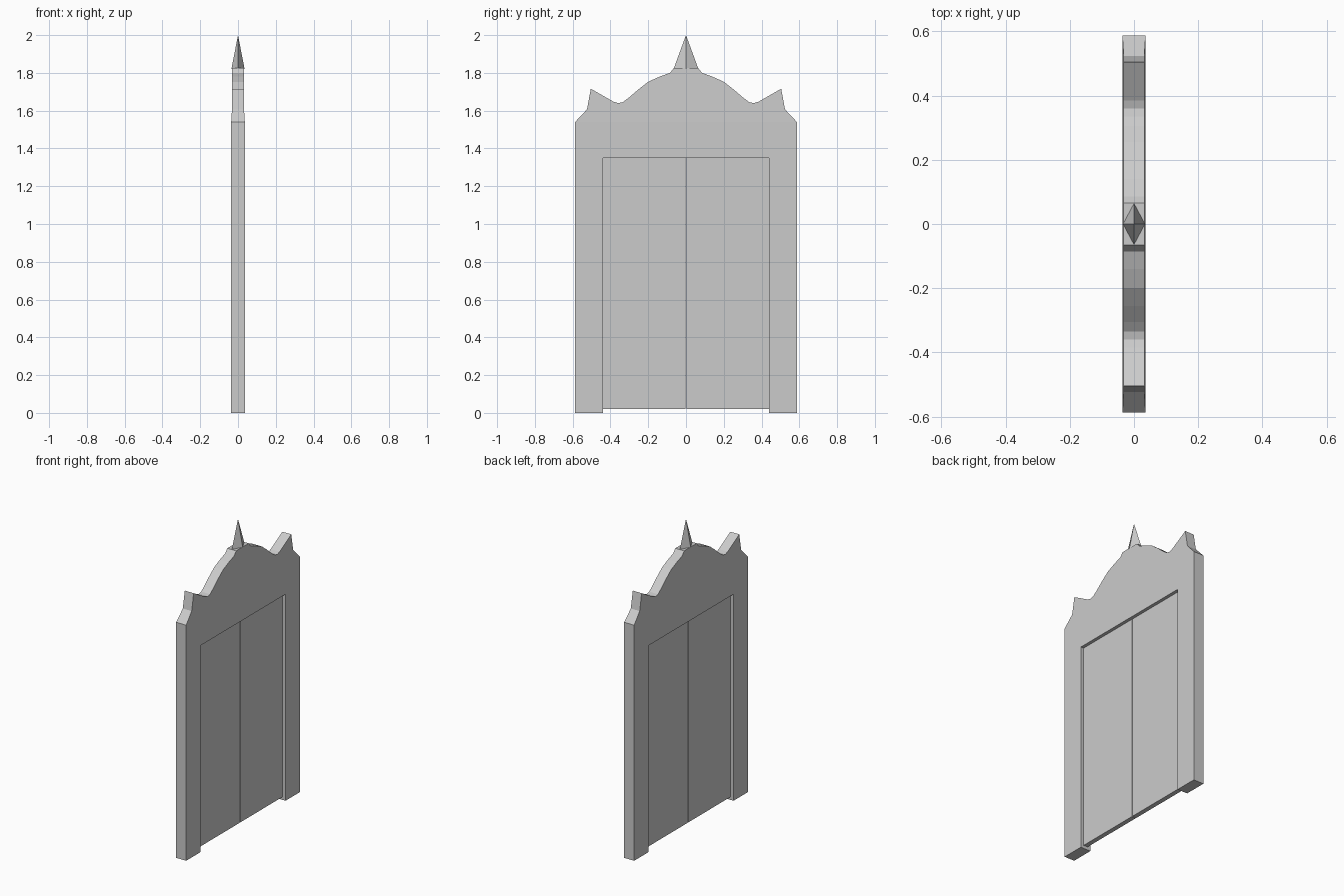
import bpy
import bmesh
from mathutils import Vector

cube = bpy.data.objects.get("Cube")
if cube:
    bpy.data.objects.remove(cube, do_unlink=True)

HALF = 0.036       # half thickness of the frame
CREST = 0.032      # half thickness at the crest edge
SHOULDER = 1.54    # where the crest begins
OPEN_Y, OPEN_Z = 0.44, 1.35

stone = bpy.data.materials.new("pale_grey")
stone.use_nodes = True
grey = (0.6, 0.6, 0.6, 1)
stone.diffuse_color = grey
stone.node_tree.nodes["Principled BSDF"].inputs["Base Color"].default_value = grey


def finish(name, bm):
    bmesh.ops.recalc_face_normals(bm, faces=bm.faces[:])
    mesh = bpy.data.meshes.new(name)
    bm.to_mesh(mesh)
    bm.free()
    mesh.materials.append(stone)
    obj = bpy.data.objects.new(name, mesh)
    bpy.context.collection.objects.link(obj)
    return obj


def slab(points, half):
    """Extrude a (y, z) outline through the thickness."""
    bm = bmesh.new()
    face = bm.faces.new([bm.verts.new((-half, y, z)) for y, z in points])
    grown = bmesh.ops.extrude_face_region(bm, geom=[face])["geom"]
    moved = [v for v in grown if isinstance(v, bmesh.types.BMVert)]
    bmesh.ops.translate(bm, verts=moved, vec=Vector((2 * half, 0, 0)))
    return bm


# Gate frame: mirrored outline with horned shoulders and a curved crest
side = [(OPEN_Y, OPEN_Z), (OPEN_Y, 0), (0.587, 0), (0.587, SHOULDER),
        (0.524, 1.607), (0.504, 1.716), (0.385, 1.648), (0.36, 1.64),
        (0.335, 1.645), (0.305, 1.667), (0.255, 1.71), (0.2, 1.753),
        (0.14, 1.78), (0.085, 1.80), (0.065, 1.825)]
bm = slab(side + [(-y, z) for y, z in reversed(side)], HALF)
bmesh.ops.bisect_plane(bm, geom=bm.verts[:] + bm.edges[:] + bm.faces[:],
                       plane_co=(0, 0, SHOULDER), plane_no=(0, 0, 1))
for v in bm.verts:
    if v.co.z > SHOULDER + 0.01:
        v.co.x *= CREST / HALF
finish("gate_frame", bm)

# Central spire: four-sided, with its ridges facing along the axes
bm = bmesh.new()
apex = bm.verts.new((0, 0, 2))
ring = [bm.verts.new(p) for p in ((0.035, 0, 1.82), (0, 0.066, 1.82),
                                  (-0.035, 0, 1.82), (0, -0.066, 1.82))]
for i, v in enumerate(ring):
    bm.faces.new((apex, v, ring[(i + 1) % 4]))
bm.faces.new(ring)
finish("spire", bm)

# Two recessed door leaves meeting at a narrow seam
for name, s in (("door_leaf_right", -1), ("door_leaf_left", 1)):
    inner, outer = 0.002 * s, OPEN_Y * s
    finish(name, slab([(inner, 0.02), (outer, 0.02),
                       (outer, OPEN_Z), (inner, OPEN_Z)], 0.015))
